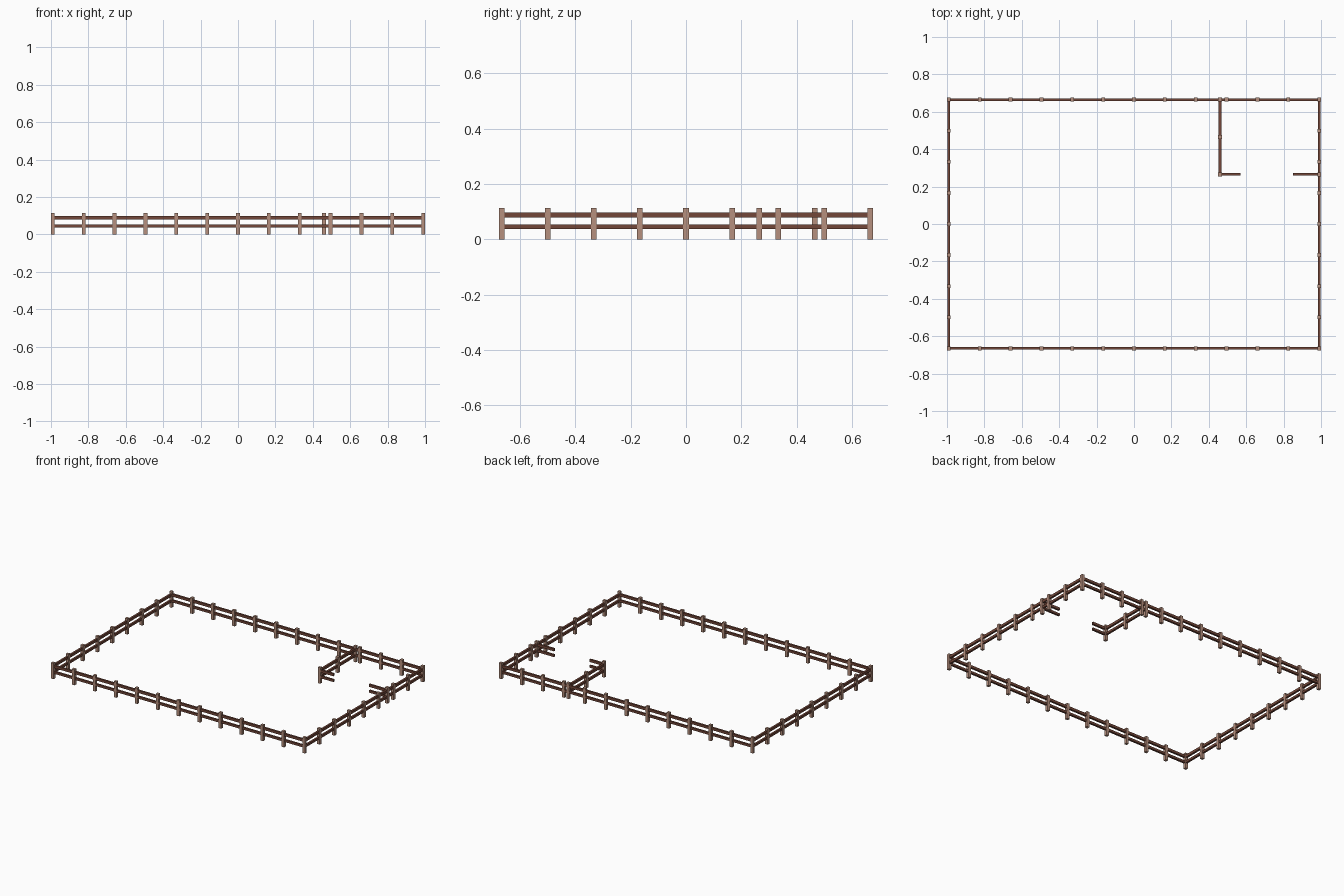
import bpy
import bmesh
from mathutils import Matrix, Vector

cube = bpy.data.objects.get("Cube")
if cube:
    bpy.data.objects.remove(cube, do_unlink=True)


def material(name, colour):
    mat = bpy.data.materials.new(name)
    mat.use_nodes = True
    mat.diffuse_color = (*colour, 1)
    mat.node_tree.nodes["Principled BSDF"].inputs["Base Color"].default_value = (*colour, 1)
    return mat


post_wood = material("pale post wood", (0.47, 0.28, 0.21))
rail_wood = material("dark rail wood", (0.17, 0.062, 0.04))

POST_WIDTH, POST_HEIGHT = 0.02, 0.113
RAIL_WIDTH = 0.014
RAILS = ((0.046, 0.016), (0.088, 0.018))  # centre height, thickness


def boxes(name, mat, parts):
    """One mesh object made of (centre, size) boxes."""
    bm = bmesh.new()
    for centre, size in parts:
        place = Matrix.Translation(centre) @ Matrix.Diagonal((*size, 1))
        bmesh.ops.create_cube(bm, size=1, matrix=place)
    mesh = bpy.data.meshes.new(name)
    bm.to_mesh(mesh)
    bm.free()
    mesh.materials.append(mat)
    obj = bpy.data.objects.new(name, mesh)
    bpy.context.collection.objects.link(obj)


def posts(name, points):
    size = (POST_WIDTH, POST_WIDTH, POST_HEIGHT)
    boxes(name, post_wood, [((x, y, POST_HEIGHT / 2), size) for x, y in points])


def rails(name, start, end):
    a, b = Vector(start), Vector(end)
    mid, span = (a + b) / 2, b - a
    sx, sy = max(abs(span.x), RAIL_WIDTH), max(abs(span.y), RAIL_WIDTH)
    boxes(name, rail_wood, [((mid.x, mid.y, z), (sx, sy, t)) for z, t in RAILS])


# Outer enclosure
X, Y = 0.99, 0.665
NX, NY = 12, 8
for side, s in (("front", -1), ("back", 1)):
    posts(side + "_posts", [(-X + 2 * X * i / NX, s * Y) for i in range(NX + 1)])
    rails(side + "_rails", (-X, s * Y), (X, s * Y))
for side, s in (("right", -1), ("left", 1)):
    posts(side + "_posts", [(s * X, -Y + 2 * Y * i / NY) for i in range(1, NY)])
    rails(side + "_rails", (s * X, -Y), (s * X, Y))

# Small corner pen with an open gateway
PX, PY = 0.46, 0.265
posts("pen_posts", [(PX, Y), (PX, (Y + PY) / 2), (PX, PY), (X, PY)])
rails("pen_side_rails", (PX, PY), (PX, Y))
rails("pen_gateway_right_rails", (PX, PY), (0.57, PY))
rails("pen_gateway_left_rails", (0.85, PY), (X, PY))
